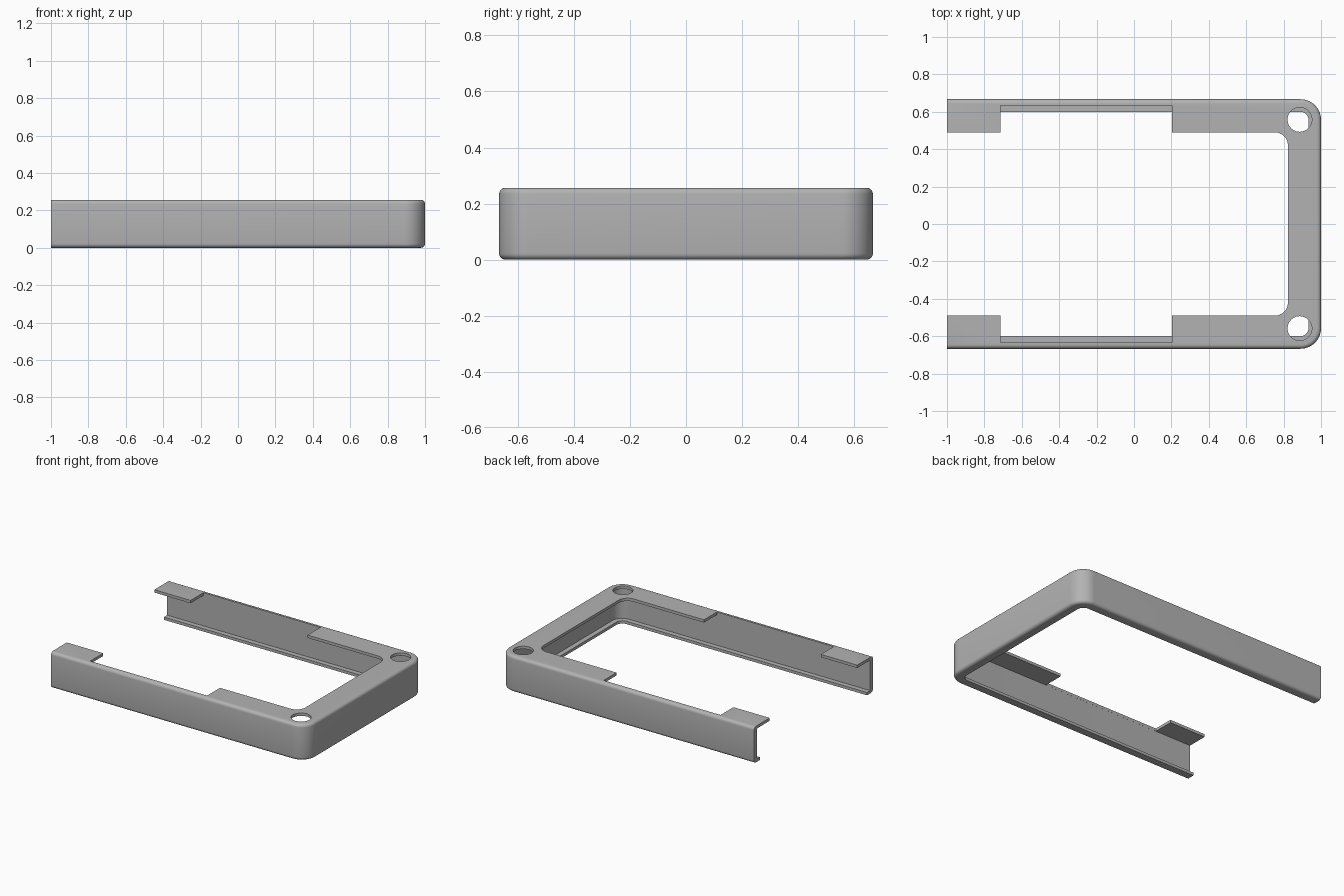
import bpy, bmesh, math

if "Cube" in bpy.data.objects:
    bpy.data.objects.remove(bpy.data.objects["Cube"])

H, HALF_Y = 0.256, 0.667
R = 0.022          # outer edge rounding
mat = bpy.data.materials.new("plain grey")
mat.diffuse_color = (0.45, 0.45, 0.45, 1)
mat.use_nodes = True
mat.node_tree.nodes["Principled BSDF"].inputs["Base Color"].default_value = mat.diffuse_color


def u_path(d, r, z, n=14):
    """U-shaped path inset by d from the outline, with corner radius r."""
    x, y = 1 - d, HALF_Y - d
    pts = [(-1, -y, z)]
    for cy, start in ((-(y - r), -90), (y - r, 0)):
        for i in range(n + 1):
            a = math.radians(start + 90 * i / n)
            pts.append((x - r + r * math.cos(a), cy + r * math.sin(a), z))
    return pts + [(-1, y, z)]


def finish(name, bm):
    bmesh.ops.recalc_face_normals(bm, faces=bm.faces)
    me = bpy.data.meshes.new(name)
    bm.to_mesh(me)
    bm.free()
    ob = bpy.data.objects.new(name, me)
    bpy.context.collection.objects.link(ob)
    return ob


# C-shaped wall section: (inset, corner radius, height)
section = []
for cz, start in ((R, 270), (H - R, 180)):
    for i in range(6):
        a = math.radians(start - 90 * i / 5)
        d = R + R * math.cos(a)
        section.append((d, 0.11 - d, cz + R * math.sin(a)))
section += [(0.177, 0.07, H), (0.177, 0.07, H - 0.02), (0.032, 0.078, H - 0.02),
            (0.032, 0.078, 0.02), (0.067, 0.045, 0.02), (0.067, 0.045, 0)]

# U-shaped frame swept from the section
bm = bmesh.new()
rows = [[bm.verts.new(p) for p in u_path(*s)] for s in section]
for a, b in zip(rows, rows[1:] + rows[:1]):
    for i in range(len(a) - 1):
        bm.faces.new((a[i], a[i + 1], b[i + 1], b[i]))
for end in (0, -1):
    bm.faces.new([row[end] for row in rows])
frame = finish("cover_frame", bm)
frame.data.materials.append(mat)


def cut(cutter):
    cutter.hide_render = True
    m = frame.modifiers.new(cutter.name, 'BOOLEAN')
    m.operation, m.solver, m.object = 'DIFFERENCE', 'EXACT', cutter
    bpy.context.view_layer.objects.active = frame
    bpy.ops.object.modifier_apply(modifier=m.name)
    bpy.data.objects.remove(cutter)


# side notches in the top flange
bm = bmesh.new()
bmesh.ops.create_cube(bm, size=1)
bmesh.ops.scale(bm, vec=(0.917, 2 * 0.6345, 0.2), verts=bm.verts)
bmesh.ops.translate(bm, vec=(-0.2565, 0, 0.3), verts=bm.verts)
cut(finish("notch_cutter", bm))

# screw holes in the two corners
for s in (-1, 1):
    bm = bmesh.new()
    bmesh.ops.create_cone(bm, cap_ends=True, segments=48, radius1=0.065,
                          radius2=0.065, depth=0.2)
    bmesh.ops.translate(bm, vec=(0.886, s * 0.558, 0.3), verts=bm.verts)
    cut(finish("hole_cutter", bm))

bpy.ops.object.select_all(action='DESELECT')
frame.select_set(True)
bpy.context.view_layer.objects.active = frame
bpy.ops.object.shade_smooth_by_angle(angle=math.radians(35))
